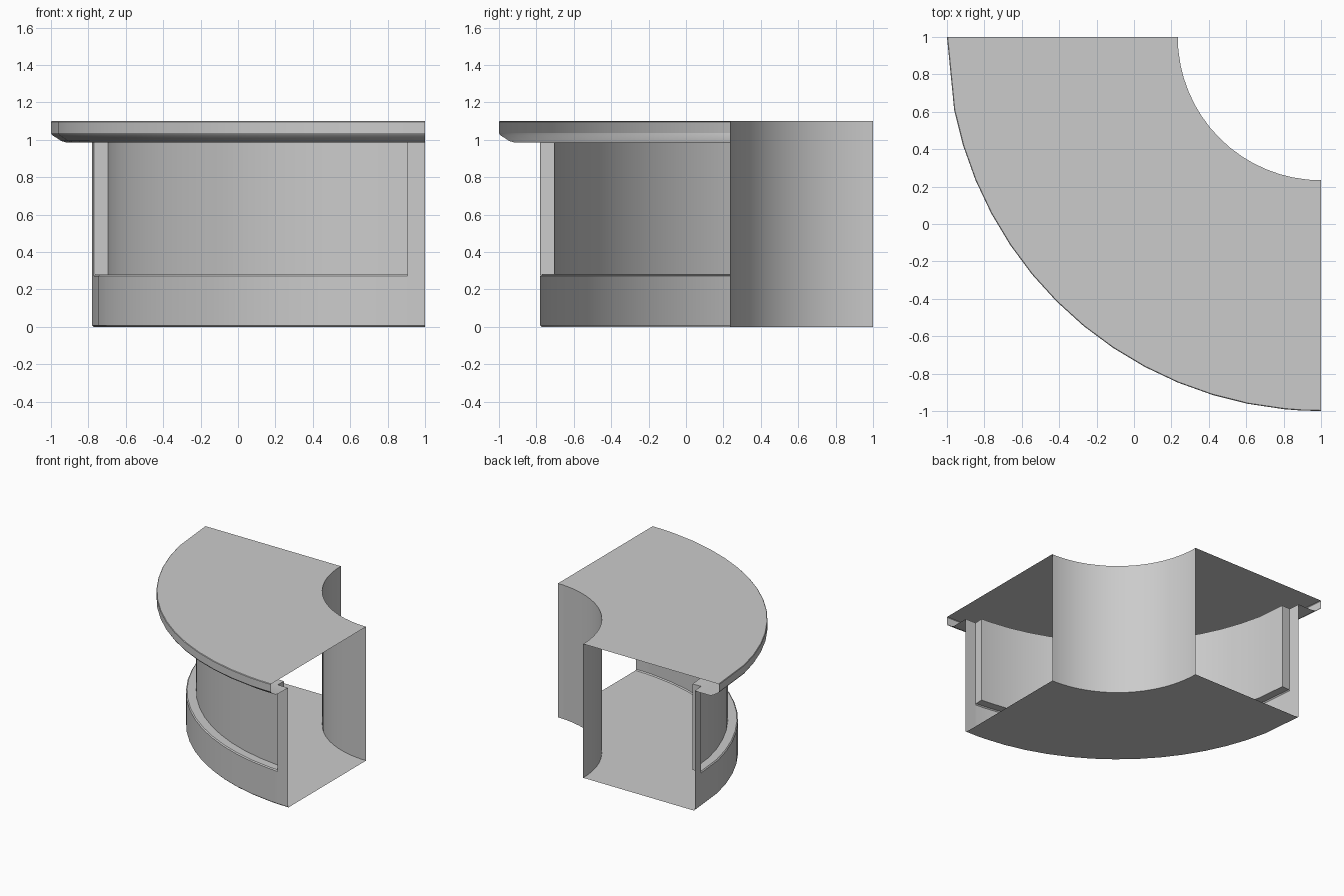
import bpy, bmesh, math

if "Cube" in bpy.data.objects:
    bpy.data.objects.remove(bpy.data.objects["Cube"])

# quarter ring around the corner (1, 1); angles run from -x to -y
STEP = 5.625
POST = 3.06
ALL = [0, POST] + [STEP * i for i in range(1, 16)] + [90 - POST, 90]
MIDDLE = ALL[1:-1]
R_IN, R_PANEL, R_BODY, R_TOP = 0.766, 1.705, 1.78, 2.0
Z_LEDGE, Z_UNDER, Z_TOP = 0.28, 0.985, 1.10


def place(r, z, a):
    # the first outer facet is a double-width flat one
    if r > 1.5 and a < 2 * STEP:
        r *= math.cos(math.radians(STEP)) / math.cos(math.radians(a - STEP))
    t = math.radians(a)
    return (1 - r * math.cos(t), 1 - r * math.sin(t), z)


def finish(name, bm):
    bmesh.ops.remove_doubles(bm, verts=bm.verts, dist=1e-5)
    mesh = bpy.data.meshes.new(name)
    bm.to_mesh(mesh)
    bm.free()
    ob = bpy.data.objects.new(name, mesh)
    bpy.context.collection.objects.link(ob)
    bpy.ops.object.select_all(action='DESELECT')
    ob.select_set(True)
    bpy.context.view_layer.objects.active = ob
    bpy.ops.object.shade_smooth_by_angle(angle=math.radians(25))
    return ob


def sweep(name, profile, angles):
    bm = bmesh.new()
    rows = [[bm.verts.new(place(r, z, a)) for a in angles] for r, z in profile]
    for low, high in zip(rows, rows[1:]):
        for j in range(len(angles) - 1):
            bm.faces.new((low[j], low[j + 1], high[j + 1], high[j]))
    return finish(name, bm)


# floor, inner wall
sweep("floor", [(R_IN, 0), (R_BODY - 0.008, 0)], ALL)
sweep("inner_wall", [(R_IN, Z_TOP), (R_IN, 0)], ALL)

# plinth and end posts
B = 0.008
foot = [(R_BODY - B, 0), (R_BODY, B)]
sweep("plinth", foot + [(R_BODY, Z_LEDGE - B), (R_BODY - B, Z_LEDGE),
                        (R_PANEL, Z_LEDGE)], MIDDLE)
for side, angles in (("left", ALL[:2]), ("right", ALL[-2:])):
    sweep(side + "_post", foot + [(R_BODY, Z_UNDER)], angles)

# recessed panel with its side jambs
sweep("recessed_panel", [(R_PANEL, Z_LEDGE), (R_PANEL, Z_UNDER)], MIDDLE)
for side, a in (("left", POST), ("right", 90 - POST)):
    bm = bmesh.new()
    outline = [(R_PANEL, Z_LEDGE), (R_BODY, Z_LEDGE), (R_BODY, Z_UNDER), (R_PANEL, Z_UNDER)]
    if side == "left":
        outline.reverse()
    # left jamb looks towards the right one and vice versa
    face = bm.faces.new([bm.verts.new(place(r, z, a)) for r, z in outline])
    face.normal_update()
    t = math.radians(a)
    inward = (math.sin(t) * face.normal.x - math.cos(t) * face.normal.y)
    if (inward > 0) != (side == "left"):
        face.normal_flip()
    finish(side + "_jamb", bm)

# countertop: underside, sloped lip, edge and top sheet, open at the ends
lip = [(R_BODY, Z_UNDER), (1.915, Z_UNDER), (1.945, 0.994), (1.993, 1.025),
       (R_TOP, 1.036), (R_TOP, Z_TOP - 0.004), (R_TOP - 0.004, Z_TOP)]
sweep("countertop_lip", lip, ALL)
sweep("countertop", [(R_TOP - 0.004, Z_TOP), (R_IN, Z_TOP)], ALL)
sweep("recess_soffit", [(R_PANEL, Z_UNDER), (R_BODY, Z_UNDER)], MIDDLE)
